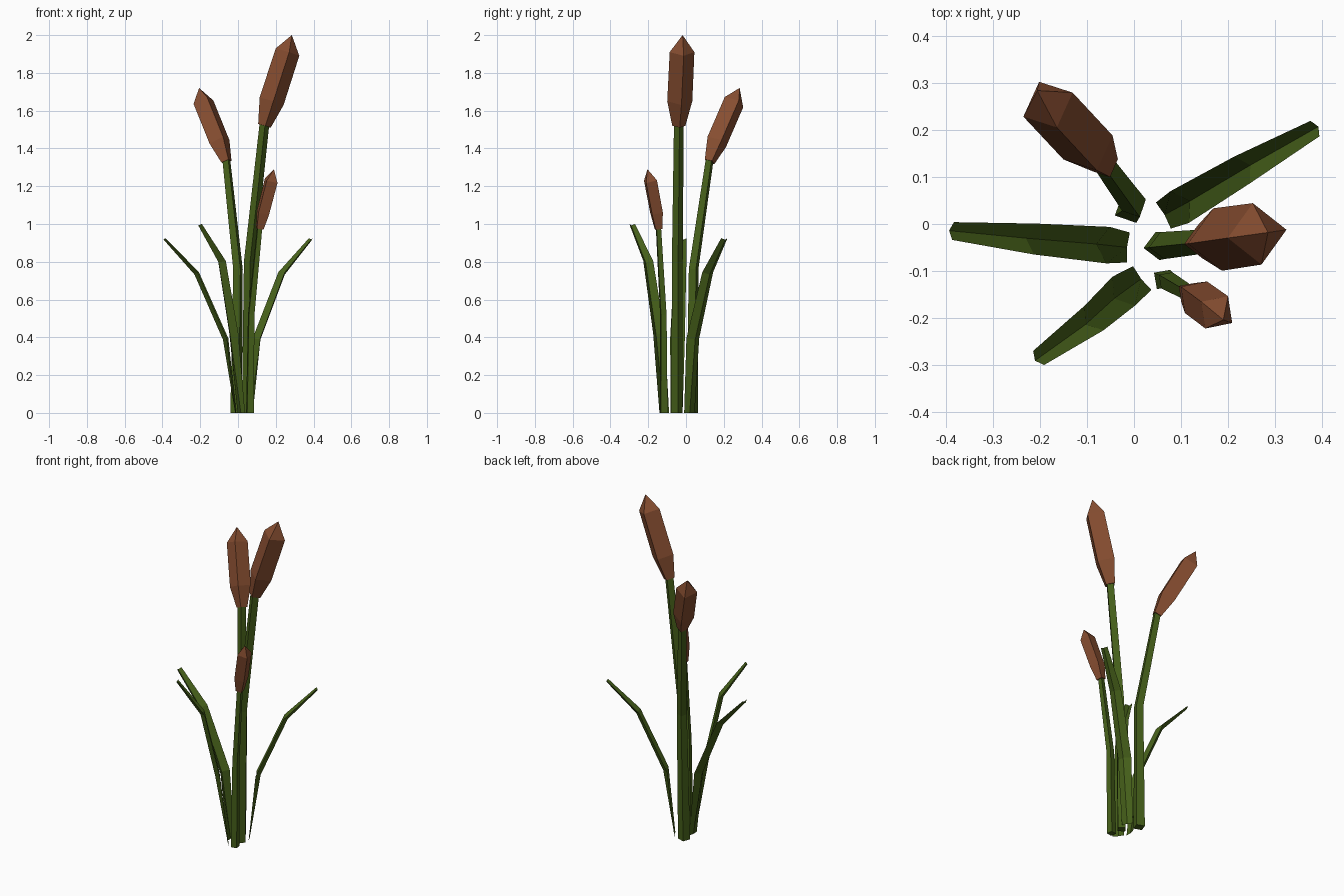
import bpy
from math import cos, sin, radians
from mathutils import Vector

if "Cube" in bpy.data.objects:
    bpy.data.objects.remove(bpy.data.objects["Cube"])


def material(name, rgb):
    m = bpy.data.materials.new(name)
    m.diffuse_color = (*rgb, 1)
    m.use_nodes = True
    m.node_tree.nodes["Principled BSDF"].inputs["Base Color"].default_value = m.diffuse_color
    return m


GREEN = material("leaf_green", (0.06, 0.115, 0.01))
BROWN = material("seed_brown", (0.24, 0.075, 0.03))
UP = Vector((0, 0, 1))


def add_mesh(name, verts, faces, mat):
    me = bpy.data.meshes.new(name)
    me.from_pydata([tuple(v) for v in verts], [], faces)
    me.materials.append(mat)
    ob = bpy.data.objects.new(name, me)
    bpy.context.collection.objects.link(ob)


def tangents(path):
    n = len(path) - 1
    return [(path[min(i + 1, n)] - path[max(i - 1, 0)]).normalized() for i in range(n + 1)]


def rod(name, pts, radii, angle, mat):
    """Four-sided rod along a path; a zero last radius closes it in a point."""
    path = [Vector(p) for p in pts]
    tans = tangents(path)
    if path[0].z == 0:
        tans[0] = UP
    axis = Vector((cos(radians(angle)), sin(radians(angle)), 0))
    verts, faces = [], [(3, 2, 1, 0)]
    for p, t, r in zip(path, tans, radii):
        if r == 0:
            b = len(verts)
            verts.append(p)
            faces += [(b - 4 + k, b - 4 + (k + 1) % 4, b) for k in range(4)]
            break
        u = (axis - t * axis.dot(t)).normalized()
        v = t.cross(u)
        b = len(verts)
        verts += [p + u * r, p + v * r, p - u * r, p - v * r]
        if b:
            faces += [(b - 4 + k, b - 4 + (k + 1) % 4, b + (k + 1) % 4, b + k) for k in range(4)]
    else:
        b = len(verts) - 4
        faces.append((b, b + 1, b + 2, b + 3))
    add_mesh(name, verts, faces, mat)


def leaf(name, pts):
    """Arching blade folded into a channel that opens upwards."""
    path = [Vector(p) for p in pts]
    lean = path[-1] - path[0]
    side = UP.cross(Vector((lean.x, lean.y, 0))).normalized()
    verts, faces = [], []
    for p, t, half, depth in zip(path, tangents(path), (0.032, 0.039, 0.033, 0.019),
                                 (0.003, 0.026, 0.024, 0.012)):
        out = side.cross(t)
        if p.z == 0:
            out.z = 0
        b = len(verts)
        verts += [p - side * half, p + out * depth, p + side * half]
        if b:
            faces += [(b - 3, b - 2, b + 1, b), (b - 2, b - 1, b + 2, b + 1)]
    add_mesh(name, verts, faces, GREEN)


# Stalks with seed heads: stalk path, stalk radii, head path, head radii, facing
plants = {
    "tall": ([(0.05, -0.047, 0), (0.06, -0.046, 0.8), (0.14, -0.038, 1.53)], (0.03, 0.029, 0.026),
             [(0.14, -0.038, 1.52), (0.178, -0.033, 1.65), (0.262, -0.021, 1.91), (0.285, -0.018, 2.0)],
             (0.035, 0.067, 0.066, 0), 8),
    "middle": ([(-0.01, 0.033, 0), (0.0, 0.04, 0.76), (-0.062, 0.125, 1.34)], (0.034, 0.028, 0.023),
               [(-0.061, 0.125, 1.33), (-0.098, 0.163, 1.435), (-0.183, 0.254, 1.645), (-0.206, 0.284, 1.72)],
               (0.03, 0.059, 0.059, 0), 116),
    "short": ([(0.063, -0.118, 0), (0.07, -0.12, 0.52), (0.115, -0.146, 0.985)], (0.025, 0.021, 0.017),
              [(0.115, -0.146, 0.975), (0.132, -0.156, 1.06), (0.176, -0.188, 1.23), (0.19, -0.204, 1.29)],
              (0.025, 0.041, 0.042, 0), -35),
}
for size, (stem, stem_r, head, head_r, angle) in plants.items():
    rod(size + "_stalk", stem, stem_r, angle, GREEN)
    rod(size + "_seed_head", head, head_r, angle, BROWN)

# Leaves
leaf("left_leaf", [(-0.012, -0.05, 0), (-0.055, -0.045, 0.395), (-0.21, -0.032, 0.745), (-0.385, -0.015, 0.925)])
leaf("right_leaf", [(0.0625, 0.018, 0), (0.097, 0.036, 0.395), (0.23, 0.115, 0.745), (0.385, 0.203, 0.925)])
leaf("front_leaf", [(0.0175, -0.115, 0), (-0.022, -0.143, 0.42), (-0.085, -0.2, 0.805), (-0.203, -0.285, 1.0)])
